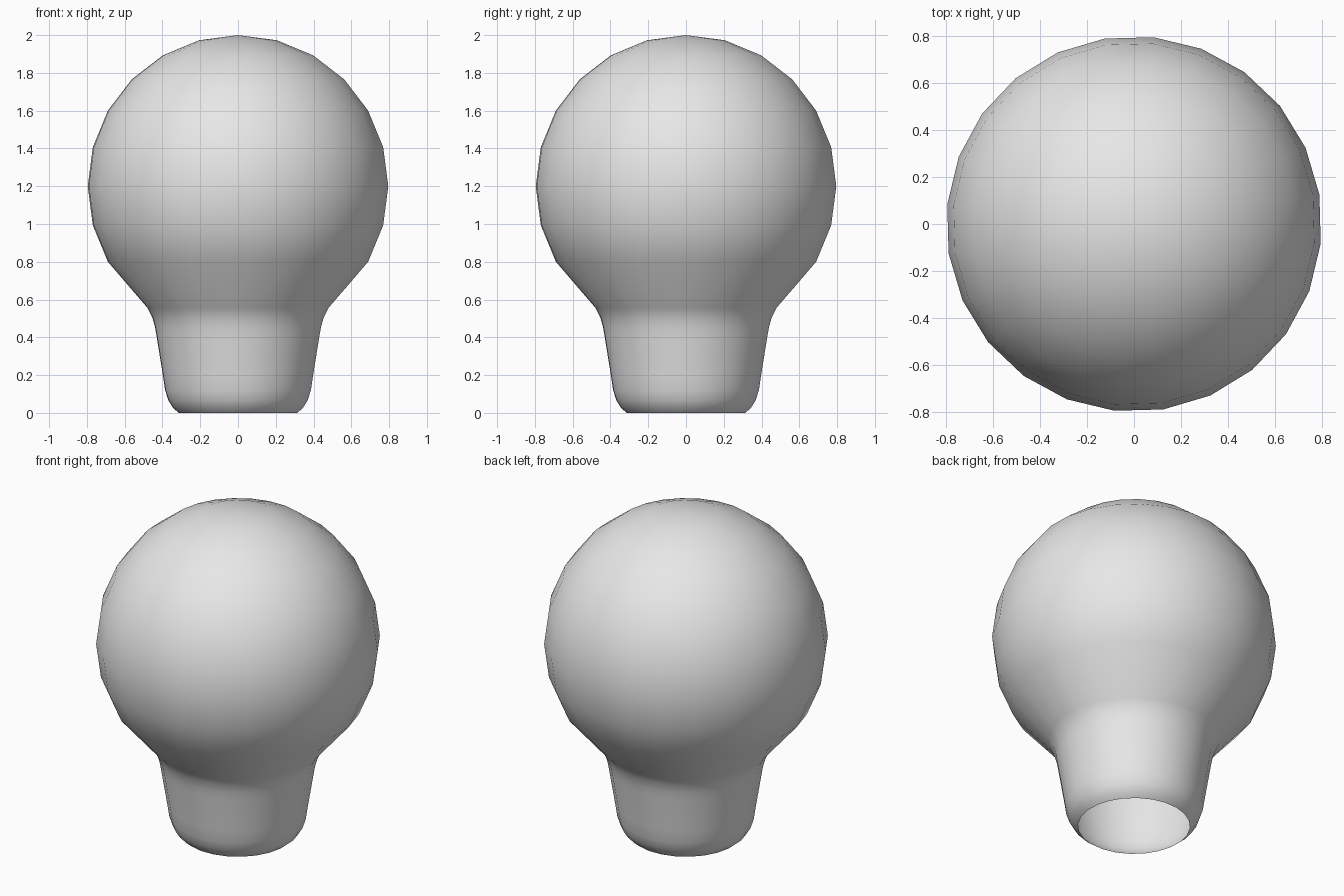
import bpy
import bmesh
from math import sin, cos, radians, tau
from mathutils import Vector, Matrix

cube = bpy.data.objects.get("Cube")
if cube:
    bpy.data.objects.remove(cube)

SEGMENTS = 24
RADIUS = 0.8
CENTRE = 1.2

grey = bpy.data.materials.new("plain grey")
grey.use_nodes = True
colour = (0.8, 0.8, 0.8, 1)
grey.diffuse_color = colour
grey.node_tree.nodes["Principled BSDF"].inputs["Base Color"].default_value = colour

# Profile: open rim, tapered neck, then the globe in 15 degree steps
neck = [(0.315, 0), (0.345, 0.025), (0.37, 0.065), (0.388, 0.12), (0.4, 0.2),
        (0.434, 0.41), (0.442, 0.455), (0.456, 0.505), (0.482, 0.556)]
globe = [(RADIUS * cos(radians(a)), CENTRE + RADIUS * sin(radians(a)))
         for a in range(-30, 91, 15)]

# Spin the profile into a thin hollow shell
bm = bmesh.new()
turn = Matrix.Rotation(radians(9), 3, "Z")
verts = [bm.verts.new(turn @ Vector((r, 0, z))) for r, z in neck + globe]
edges = [bm.edges.new(pair) for pair in zip(verts, verts[1:])]
bmesh.ops.spin(bm, geom=verts + edges, cent=(0, 0, 0), axis=(0, 0, 1),
               angle=tau, steps=SEGMENTS)
bmesh.ops.remove_doubles(bm, verts=bm.verts, dist=0.0005)
bmesh.ops.recalc_face_normals(bm, faces=bm.faces)
# An open shell: make sure the globe faces outward
if sum(f.normal.dot(f.calc_center_median() - Vector((0, 0, CENTRE))) for f in bm.faces) < 0:
    bmesh.ops.reverse_faces(bm, faces=bm.faces)

mesh = bpy.data.meshes.new("bulb_shell")
bm.to_mesh(mesh)
bm.free()
mesh.materials.append(grey)
mesh.shade_smooth()
bulb = bpy.data.objects.new("bulb_shell", mesh)
bpy.context.collection.objects.link(bulb)
